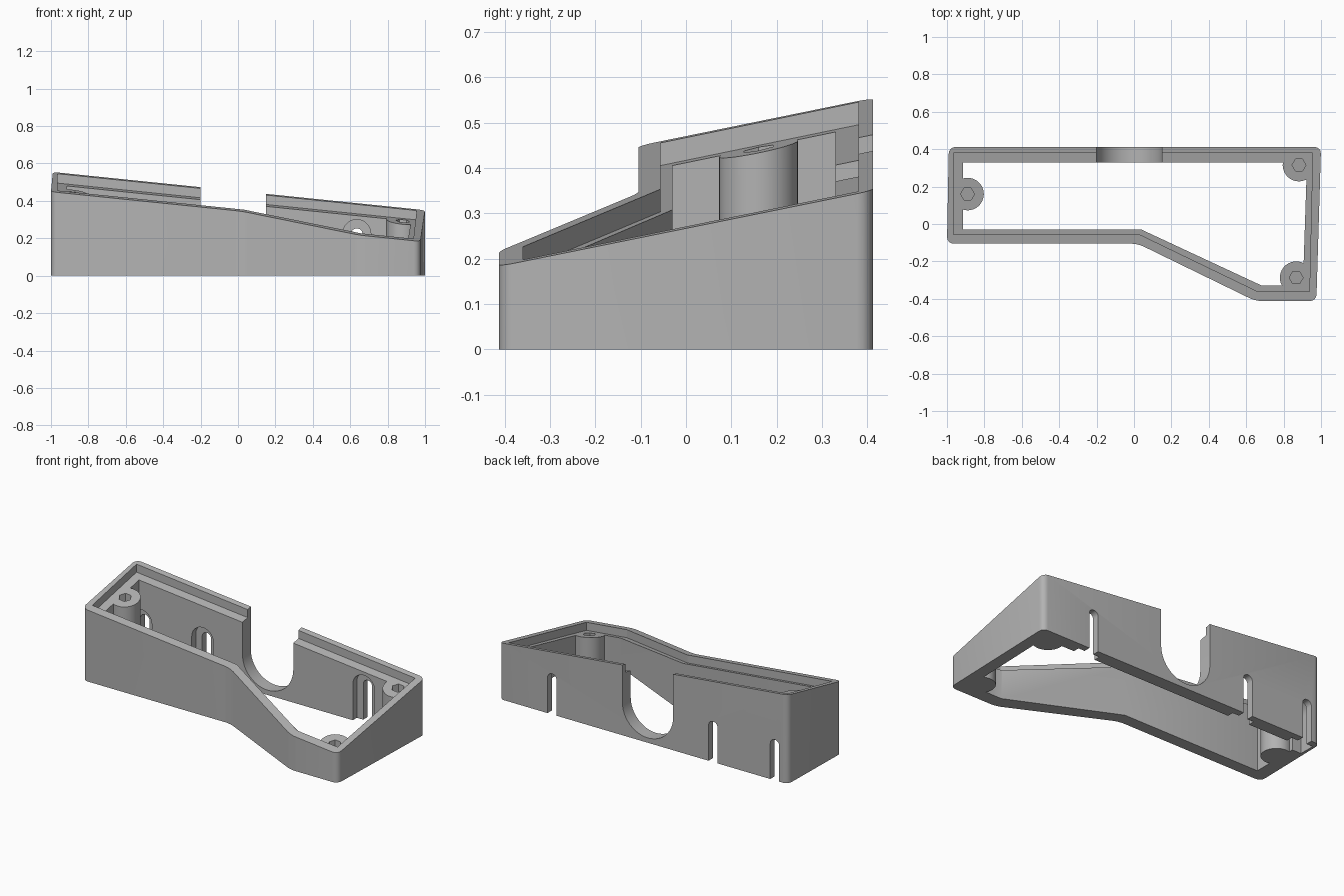
import bpy, bmesh, math

if "Cube" in bpy.data.objects:
    bpy.data.objects.remove(bpy.data.objects["Cube"], do_unlink=True)

grey = bpy.data.materials.new("plain_grey")
grey.use_nodes = True
COLOUR = (0.45, 0.45, 0.45, 1)
grey.diffuse_color = COLOUR
grey.node_tree.nodes["Principled BSDF"].inputs["Base Color"].default_value = COLOUR


def slope(x, y):
    """Height of the tilted top plane."""
    return 0.4525 - 0.1025 * x + 0.206 * (y - 0.41)


def prism(name, points, low, high, radius=0, along_y=False):
    """Extrude an outline; low and high may be numbers or functions of x, y."""
    bm = bmesh.new()
    if along_y:
        verts = [bm.verts.new((a, low, b)) for a, b in points]
    else:
        verts = [bm.verts.new((a, b, 0)) for a, b in points]
    face = bm.faces.new(verts)
    geom = bmesh.ops.extrude_face_region(bm, geom=[face])["geom"]
    for v in geom:
        if isinstance(v, bmesh.types.BMVert):
            if along_y:
                v.co.y = high
            else:
                v.co.z = 1
    if radius:
        upright = [e for e in bm.edges if abs(e.verts[0].co.z - e.verts[1].co.z) > 0.5]
        bmesh.ops.bevel(bm, geom=upright, offset=radius, segments=4,
                        profile=0.5, affect='EDGES')
    if not along_y:
        for v in bm.verts:
            level = high if v.co.z > 0.5 else low
            v.co.z = level(v.co.x, v.co.y) if callable(level) else level
    bmesh.ops.recalc_face_normals(bm, faces=bm.faces)
    mesh = bpy.data.meshes.new(name)
    bm.to_mesh(mesh)
    bm.free()
    mesh.materials.append(grey)
    obj = bpy.data.objects.new(name, mesh)
    bpy.context.collection.objects.link(obj)
    return obj


def combine(target, other, operation):
    mod = target.modifiers.new("combine", 'BOOLEAN')
    mod.operation = operation
    mod.solver = 'EXACT'
    mod.object = other
    bpy.context.view_layer.objects.active = target
    bpy.ops.object.modifier_apply(modifier=mod.name)
    bpy.data.objects.remove(other, do_unlink=True)


def disc(x, y, r, sides):
    return [(x + r * math.cos(math.tau * i / sides),
             y + r * math.sin(math.tau * i / sides)) for i in range(sides)]


def arch(x, z, r, end, sign):
    """Half circle closed by a straight run to the end height."""
    curve = [(x + r * math.cos(math.pi * i / 24),
              z + sign * r * math.sin(math.pi * i / 24)) for i in range(25)]
    return curve + [(x - r, end), (x + r, end)]


# Outer shell, inner cavity and the seat for a lid
OUTER = [(-0.99, 0.412), (1.0, 0.412), (0.975, -0.412),
         (0.65, -0.412), (0.02, -0.105), (-1.0, -0.105)]
SEAT = [(-0.965, 0.38), (0.955, 0.38), (0.938, -0.36),
        (0.66, -0.36), (0.03, -0.056), (-0.965, -0.056)]
INNER = [(-0.913, 0.33), (0.925, 0.33), (0.903, -0.328),
         (0.68, -0.328), (0.04, -0.03), (-0.913, -0.03)]

shell = prism("enclosure_shell", OUTER, 0, slope, radius=0.035)
combine(shell, prism("cavity", INNER, -0.2, 1), 'DIFFERENCE')

# Screw bosses
BOSSES = [(-0.89, 0.16), (0.882, 0.315), (0.867, -0.287)]
for x, y in BOSSES:
    boss = prism("boss", disc(x, y, 0.087, 40), 0,
                 lambda a, b: slope(a, b) - 0.02)
    combine(shell, boss, 'UNION')

combine(shell, prism("lid_seat", SEAT, lambda a, b: slope(a, b) - 0.05, 1), 'DIFFERENCE')

# Blind hexagonal screw holes
for x, y in BOSSES:
    hole = prism("screw_hole", disc(x, y, 0.037, 6),
                 lambda a, b: slope(a, b) - 0.17, 1)
    combine(shell, hole, 'DIFFERENCE')

# Large round-bottomed opening in the back wall
combine(shell, prism("back_opening", arch(-0.025, 0.205, 0.175, 1, -1),
                     0.25, 0.5, along_y=True), 'DIFFERENCE')

# Keyhole-style slots: narrow outside, wider pocket inside
for x in (0.635, -0.475, -0.9):
    combine(shell, prism("slot", arch(x, 0.222, 0.031, -0.1, 1),
                         0.27, 0.5, along_y=True), 'DIFFERENCE')
    combine(shell, prism("slot_pocket", arch(x, 0.225, 0.075, -0.1, 1),
                         0.27, 0.37, along_y=True), 'DIFFERENCE')

bpy.ops.object.select_all(action='DESELECT')
shell.select_set(True)
bpy.context.view_layer.objects.active = shell
bpy.ops.object.shade_smooth_by_angle(angle=math.radians(25))
